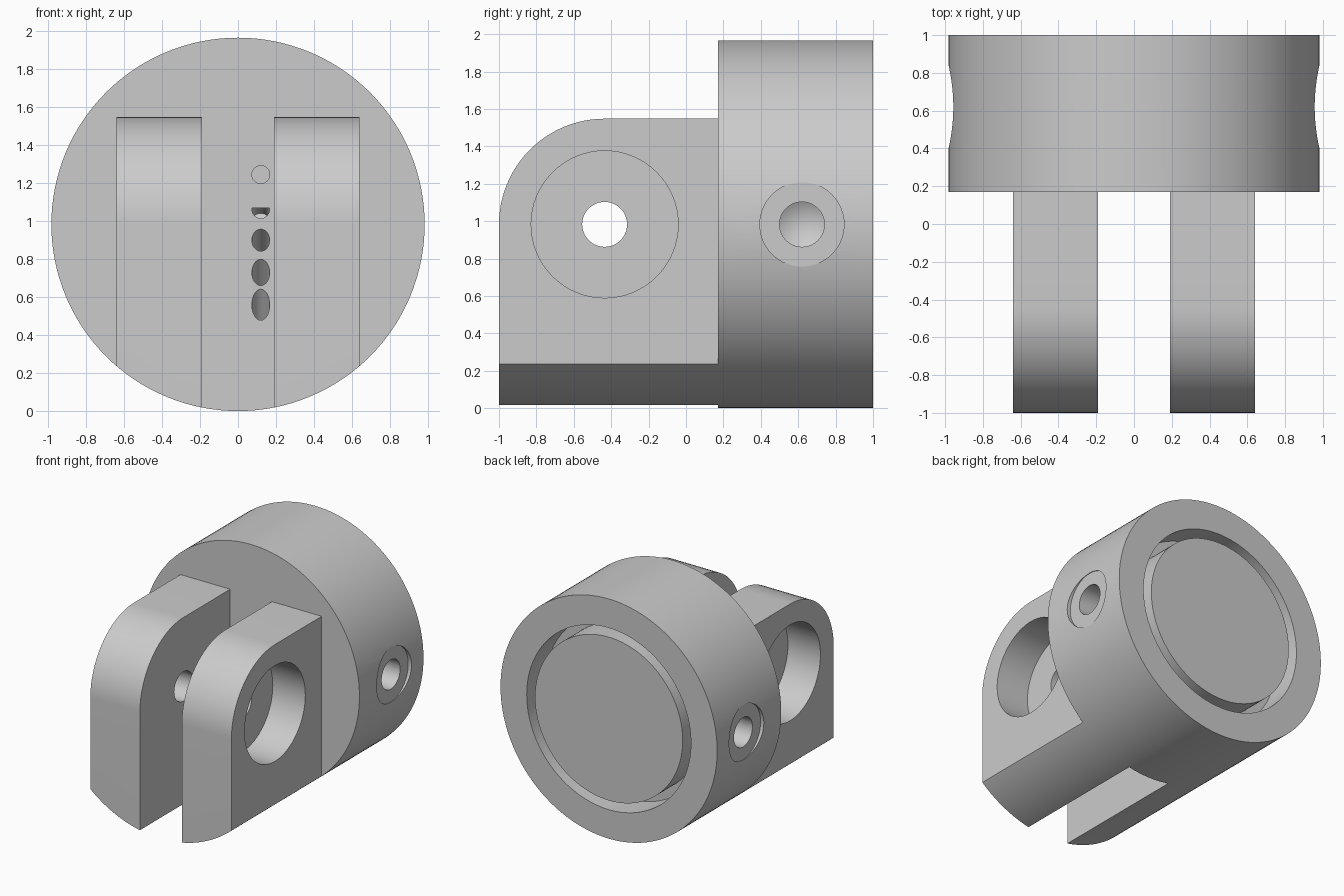
import bpy, bmesh, math
from mathutils import Vector, Matrix

cube = bpy.data.objects.get("Cube")
if cube:
    bpy.data.objects.remove(cube, do_unlink=True)

GREY = (0.6, 0.6, 0.6, 1.0)
grey = bpy.data.materials.new("plain grey")
grey.use_nodes = True
grey.diffuse_color = GREY
grey.node_tree.nodes["Principled BSDF"].inputs["Base Color"].default_value = GREY

R = 0.983          # body radius, also the height of its axis
STEP = 0.17        # front face of the drum
PIVOT = -0.435     # depth of the pin axis


def finish(name, bm):
    bm.normal_update()
    bmesh.ops.recalc_face_normals(bm, faces=bm.faces)
    mesh = bpy.data.meshes.new(name)
    bm.to_mesh(mesh)
    bm.free()
    mesh.materials.append(grey)
    obj = bpy.data.objects.new(name, mesh)
    bpy.context.collection.objects.link(obj)
    return obj


def rod(name, start, end, r, sides=64, point=0, ceiling=None):
    """Cylinder between two points, optionally with a conical tip or trimmed at a height."""
    start, end = Vector(start), Vector(end)
    axis = end - start
    bm = bmesh.new()
    bmesh.ops.create_cone(bm, cap_ends=True, segments=sides, radius1=r,
                          radius2=r, depth=axis.length)
    if point:
        cap = max(bm.faces, key=lambda f: f.calc_center_median().z)
        tip = bmesh.ops.poke(bm, faces=[cap])["verts"]
        bmesh.ops.translate(bm, verts=tip, vec=(0, 0, point))
    turn = axis.to_track_quat('Z', 'Y').to_matrix().to_4x4()
    bm.transform(Matrix.Translation((start + end) / 2) @ turn)
    if ceiling is not None:
        cut_geom = bmesh.ops.bisect_plane(
            bm, geom=bm.verts[:] + bm.edges[:] + bm.faces[:],
            plane_co=(0, 0, ceiling), plane_no=(0, 0, 1), clear_outer=True)
        edges = [e for e in cut_geom["geom_cut"] if isinstance(e, bmesh.types.BMEdge)]
        bmesh.ops.holes_fill(bm, edges=edges)
    return finish(name, bm)


def slab(name, profile, x0, x1):
    """Side profile of (y, z) points pushed from x0 to x1."""
    bm = bmesh.new()
    face = bm.faces.new([bm.verts.new((x0, y, z)) for y, z in profile])
    out = bmesh.ops.extrude_face_region(bm, geom=[face])
    moved = [v for v in out["geom"] if isinstance(v, bmesh.types.BMVert)]
    bmesh.ops.translate(bm, verts=moved, vec=(x1 - x0, 0, 0))
    # Close the starting end if the extrusion left it open
    rim = [e for e in bm.edges if e.is_boundary]
    if rim:
        bmesh.ops.holes_fill(bm, edges=rim)
    return finish(name, bm)


def carve(target, tool):
    tool.hide_render = True
    mod = target.modifiers.new("cut", 'BOOLEAN')
    mod.operation, mod.solver, mod.object = 'DIFFERENCE', 'EXACT', tool
    bpy.ops.object.select_all(action='DESELECT')
    bpy.context.view_layer.objects.active = target
    target.select_set(True)
    bpy.ops.object.modifier_apply(modifier=mod.name)
    bpy.data.objects.remove(tool, do_unlink=True)


# Round bar that becomes drum and fork
body = rod("clevis_body", (0, -1, R), (0, 1, R), R, sides=128)

# Fork: slot between prongs, flat outer sides, rounded top
box = [(-1.2, -0.2), (STEP, -0.2), (STEP, 2.2), (-1.2, 2.2)]
carve(body, slab("slot_cutter", box, -0.19, 0.19))
for s in (-1, 1):
    carve(body, slab("side_cutter", box, s * 0.64, s * 1.2))
r = 0.565
arc = [(PIVOT - r * math.cos(a), R + r * math.sin(a))
       for a in (i * math.pi / 48 for i in range(25))]
top = [(-1.2, R)] + arc + [(STEP, R + r), (STEP, 2.2), (-1.2, 2.2)]
carve(body, slab("top_cutter", top, -1.1, 1.1))

# Pin holes with wide counterbores, and pointed side sockets on the drum
for s in (-1, 1):
    carve(body, rod("pin_cutter", (s * 0.1, PIVOT, R), (s * 0.5, PIVOT, R), 0.12))
    carve(body, rod("bore_cutter", (s * 0.8, PIVOT, R), (s * 0.345, PIVOT, R), 0.393))
    y = 0.62
    carve(body, rod("spotface_cutter", (s * 1.1, y, R), (s * 0.953, y, R), 0.225))
    carve(body, rod("socket_cutter", (s * 1.05, y, R), (s * 0.74, y, R), 0.12, point=0.07))

# Ring groove in the back
ring = rod("groove_cutter", (0, 0.76, R), (0, 1.1, R), 0.745, sides=128)
carve(ring, rod("core_cutter", (0, 0.6, R), (0, 1.3, R), 0.67, sides=128))
carve(body, ring)

# Fan of small drilled holes at the bottom of the slot
hub = Vector((0.12, -0.31, 1.245))
for z, depth, ceiling in ((1.245, 0.08, None), (1.065, 0.18, 1.07), (0.9, 0.18, None),
                          (0.73, 0.18, None), (0.56, 0.18, None)):
    aim = Vector((0.12, STEP, z)) - hub
    end = hub + aim * (1 + depth / (STEP - hub.y))
    carve(body, rod("drill_cutter", hub, end, 0.047, sides=32, ceiling=ceiling))

bpy.ops.object.select_all(action='DESELECT')
body.select_set(True)
bpy.context.view_layer.objects.active = body
bpy.ops.object.shade_smooth_by_angle(angle=math.radians(30))
